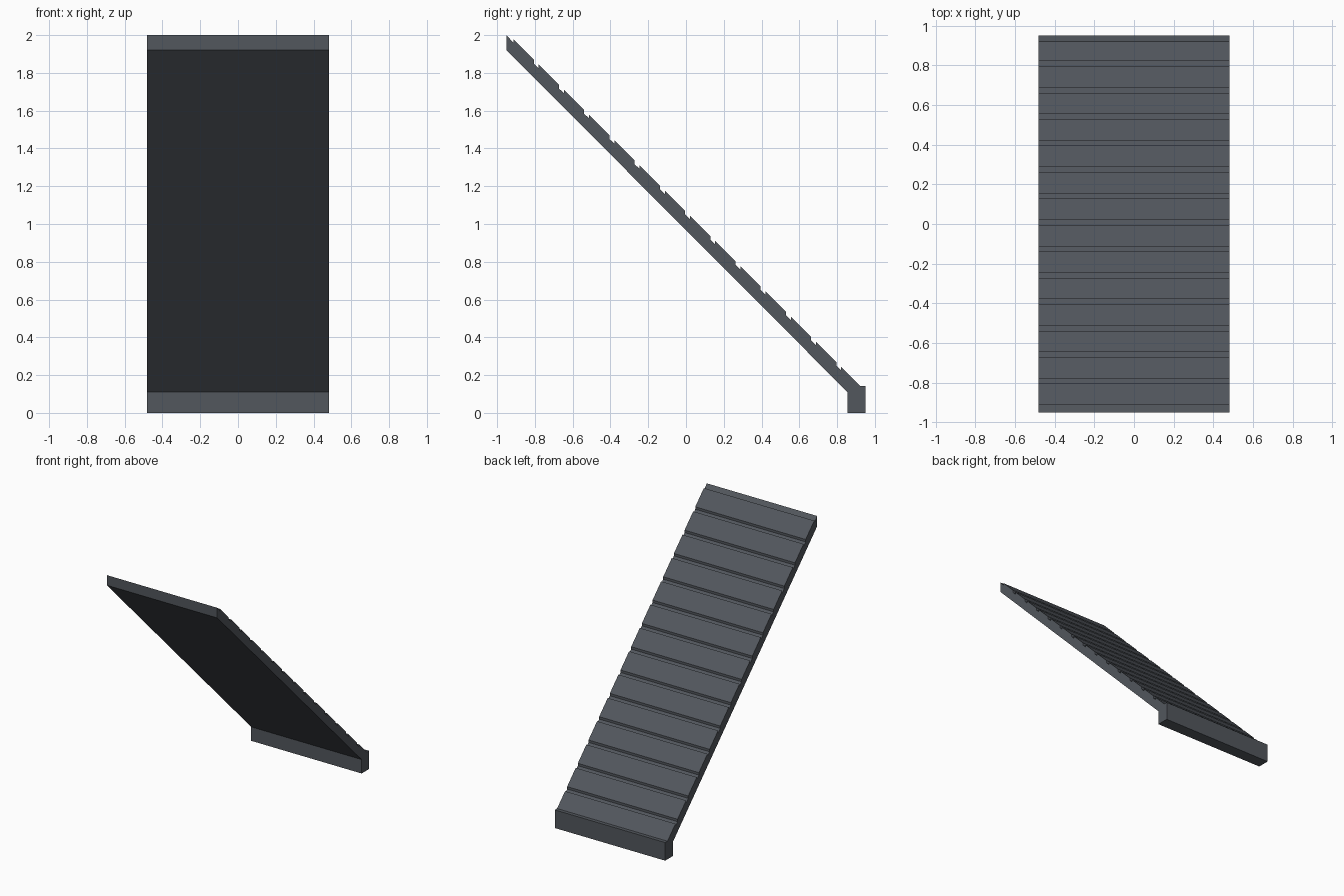
import bpy, bmesh

if "Cube" in bpy.data.objects:
    bpy.data.objects.remove(bpy.data.objects["Cube"])

HALF_W = 0.483
STEP = 1.868 / 14        # spacing of the treads along y
FACE, FLOOR = 1.064, 1.045   # y + z of the raised treads and of the grooves between

# Side profile (y, z): underside and square foot
profile = [(-0.95, 2.0), (-0.95, 1.92), (0.855, 0.11), (0.855, 0.0),
           (0.95, 0.0), (0.95, 0.143), (0.921, 0.143)]

# Raised treads, from the foot up to the top
for k in reversed(range(14)):
    tip = -0.913 + STEP * k
    end = tip + STEP - 0.026
    if k < 13:
        profile += [(end, FLOOR - end), (end, FACE - end)]
    profile += [(tip, FACE - tip), (tip, FLOOR - tip)]

# Extrude the profile across the width
bm = bmesh.new()
face = bm.faces.new([bm.verts.new((-HALF_W, y, z)) for y, z in profile])
ext = bmesh.ops.extrude_face_region(bm, geom=[face])
verts = [g for g in ext["geom"] if isinstance(g, bmesh.types.BMVert)]
bmesh.ops.translate(bm, verts=verts, vec=(2 * HALF_W, 0, 0))
bmesh.ops.recalc_face_normals(bm, faces=bm.faces[:])
mesh = bpy.data.meshes.new("sloped_ramp")
bm.to_mesh(mesh)
bm.free()

ramp = bpy.data.objects.new("sloped_ramp", mesh)
bpy.context.collection.objects.link(ramp)

# Dark slate colour
mat = bpy.data.materials.new("slate")
mat.diffuse_color = (0.085, 0.095, 0.11, 1)
mat.use_nodes = True
mat.node_tree.nodes["Principled BSDF"].inputs["Base Color"].default_value = mat.diffuse_color
mesh.materials.append(mat)
